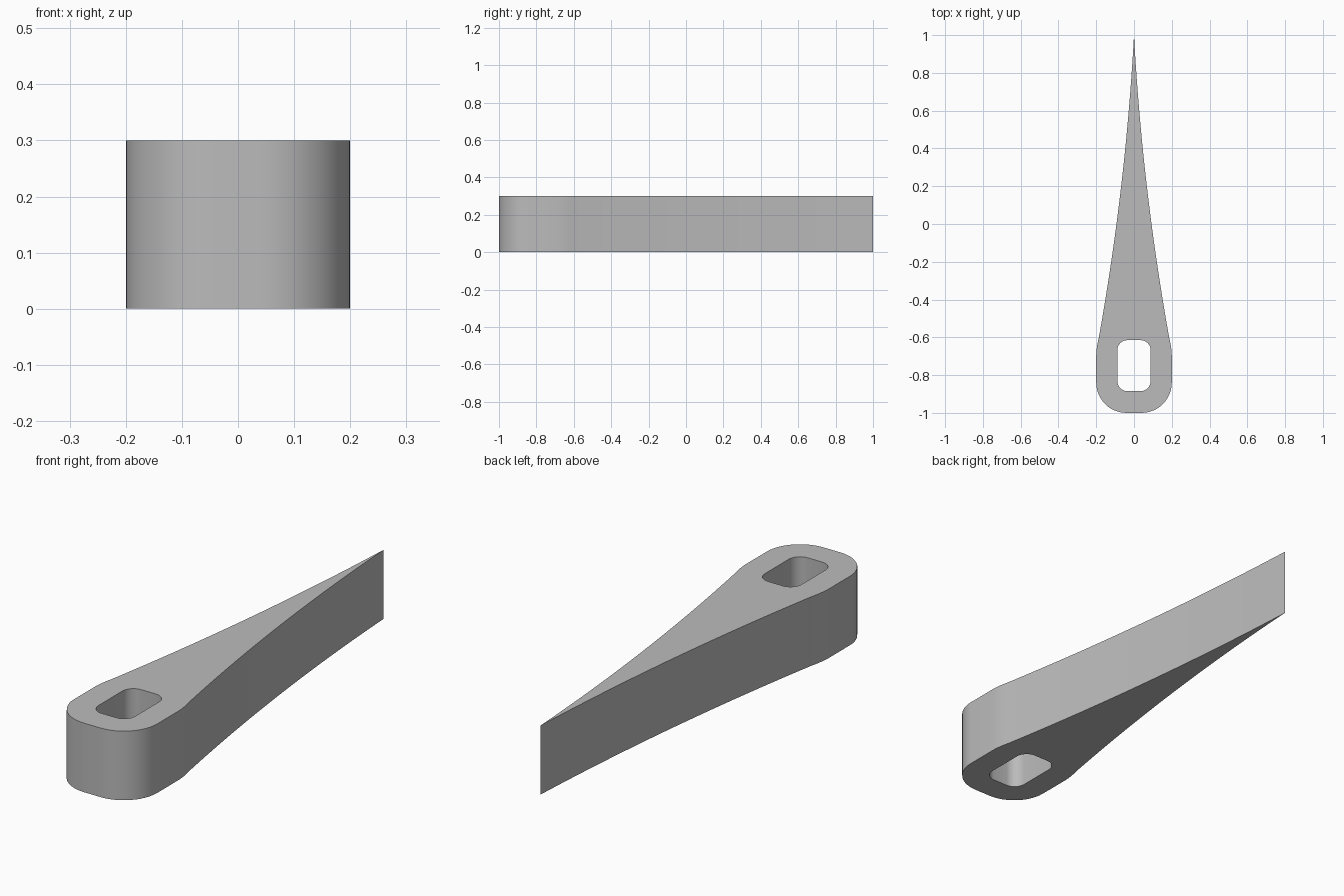
import bpy, bmesh, math
from mathutils import Vector
from mathutils.geometry import interpolate_bezier

cube = bpy.data.objects.get("Cube")
if cube:
    bpy.data.objects.remove(cube, do_unlink=True)

HEIGHT = 0.3


def arc(cx, cy, r, start, steps=12):
    """Quarter circle, counter-clockwise from a start angle in degrees."""
    angles = [math.radians(start + 90 * i / steps) for i in range(steps + 1)]
    return [Vector((cx + r * math.cos(a), cy + r * math.sin(a), 0)) for a in angles]


def quadratic(a, c, b, count):
    a, c, b = (Vector((*p, 0)) for p in (a, c, b))
    return interpolate_bezier(a, a.lerp(c, 2 / 3), b.lerp(c, 2 / 3), b, count)


# Right half of the outline: rounded heel, shoulder, hollow taper to the tip
half = arc(0.04, -0.84, 0.16, -90)
half += quadratic((0.2, -0.7), (0.2, -0.655), (0.186, -0.6), 7)
half += quadratic((0.186, -0.6), (0.043, 0.2), (0, 1), 28)[1:]
outline = half + [Vector((-p.x, p.y, 0)) for p in reversed(half[:-1])]

# Rounded rectangular eye
hole = []
for i, (sx, sy) in enumerate([(1, 1), (-1, 1), (-1, -1), (1, -1)]):
    hole += arc(sx * 0.035, -0.75 + sy * 0.082, 0.053, 90 * i, 8)

# Fill between the two loops, then extrude upward
bm = bmesh.new()
edges = []
for loop in (outline, hole):
    verts = [bm.verts.new(p) for p in loop]
    edges += [bm.edges.new((verts[i - 1], verts[i])) for i in range(len(verts))]
bmesh.ops.triangle_fill(bm, edges=edges, use_beauty=True)
result = bmesh.ops.extrude_face_region(bm, geom=bm.faces[:], use_keep_orig=True)
top = [g for g in result["geom"] if isinstance(g, bmesh.types.BMVert)]
bmesh.ops.translate(bm, verts=top, vec=(0, 0, HEIGHT))
bmesh.ops.recalc_face_normals(bm, faces=bm.faces[:])

mesh = bpy.data.meshes.new("tapered_pointer")
bm.to_mesh(mesh)
bm.free()
pointer = bpy.data.objects.new("tapered_pointer", mesh)
bpy.context.collection.objects.link(pointer)

# Single plain grey
grey = bpy.data.materials.new("plain grey")
grey.use_nodes = True
color = (0.5, 0.5, 0.5, 1)
grey.diffuse_color = color
grey.node_tree.nodes["Principled BSDF"].inputs["Base Color"].default_value = color
mesh.materials.append(grey)

bpy.ops.object.select_all(action="DESELECT")
pointer.select_set(True)
bpy.context.view_layer.objects.active = pointer
bpy.ops.object.shade_smooth_by_angle(angle=math.radians(30))
